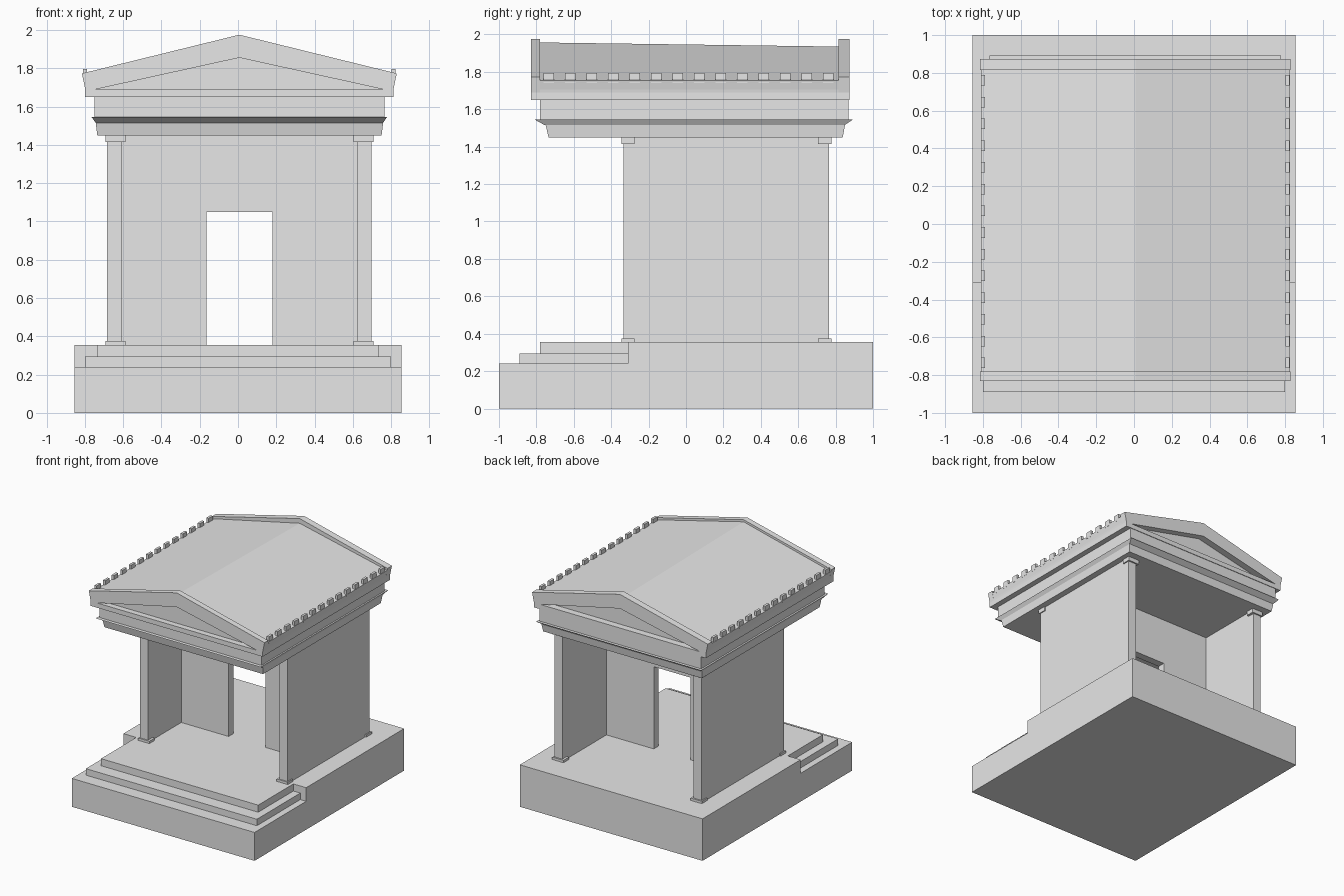
import bpy

cube = bpy.data.objects.get("Cube")
if cube:
    bpy.data.objects.remove(cube, do_unlink=True)

stone = bpy.data.materials.new("pale_grey_stone")
stone.use_nodes = True
GREY = (0.8, 0.8, 0.8, 1)
stone.diffuse_color = GREY
stone.node_tree.nodes["Principled BSDF"].inputs["Base Color"].default_value = GREY

CX = 0.007  # centre line of the building above the base


def loft(name, ring_a, ring_b):
    """Solid between two matching rings of points."""
    n = len(ring_a)
    faces = [tuple(range(n))[::-1], tuple(range(n, 2 * n))]
    faces += [(i, (i + 1) % n, n + (i + 1) % n, n + i) for i in range(n)]
    mesh = bpy.data.meshes.new(name)
    mesh.from_pydata(ring_a + ring_b, [], faces)
    mesh.materials.append(stone)
    obj = bpy.data.objects.new(name, mesh)
    bpy.context.collection.objects.link(obj)
    bpy.ops.object.select_all(action="DESELECT")
    bpy.context.view_layer.objects.active = obj
    obj.select_set(True)
    bpy.ops.object.mode_set(mode="EDIT")
    bpy.ops.mesh.select_all(action="SELECT")
    bpy.ops.mesh.normals_make_consistent(inside=False)
    bpy.ops.object.mode_set(mode="OBJECT")
    return obj


def rect(x0, x1, y0, y1, z):
    return [(x0, y0, z), (x1, y0, z), (x1, y1, z), (x0, y1, z)]


def block(name, x, y, z, top_x=None, top_y=None):
    """Box from x, y, z ranges, optionally with a wider or narrower top."""
    return loft(name, rect(*x, *y, z[0]), rect(*(top_x or x), *(top_y or y), z[1]))


def gable_prism(name, profile, y0, y1, drop=0):
    """Profile in x and z run along y; the far ridge may sit lower."""
    top = max(z for _, z in profile)
    return loft(name, [(x, y0, z) for x, z in profile],
                [(x, y1, z - (drop if z == top else 0)) for x, z in profile])


# Podium with two front steps
block("podium_base", (-0.855, 0.855), (-1, 1), (0, 0.24))
block("podium_rear", (-0.855, 0.855), (-0.31, 1), (0.24, 0.355))
block("lower_step", (-0.8, 0.8), (-0.89, -0.31), (0.24, 0.295))
block("upper_step", (-0.735, 0.735), (-0.78, -0.31), (0.295, 0.355))

# Side walls with a small base and capital at each end
FLOOR, CEILING = 0.355, 1.45
for side, label in ((-1, "right"), (1, "left")):
    def across(inner, outer):
        return tuple(sorted((CX + side * inner, CX + side * outer)))

    block(label + "_wall", across(0.615, 0.69), (-0.335, 0.765), (FLOOR, CEILING))
    for end, y in (("front", (-0.345, -0.275)), ("back", (0.705, 0.778))):
        block(f"{label}_{end}_wall_base", across(0.595, 0.7), y, (FLOOR, 0.375))
        block(f"{label}_{end}_capital", across(0.595, 0.7), y, (1.415, CEILING))

    # Cross wall beside the doorway
    block(label + "_cross_wall", across(0.172, 0.615), (0.11, 0.175), (FLOOR, CEILING))

    # Raking cornices of the two pediments
    rake = [(0.805, 1.69), (0.822, 1.773), (0, 1.975), (0, 1.855), (0.75, 1.69)]
    rake = [(CX + side * x, z) for x, z in rake]
    gable_prism(label + "_front_rake", rake, -0.83, -0.78)
    gable_prism(label + "_back_rake", rake, 0.815, 0.873)

    # Row of upright tiles along the eave
    for i in range(14):
        y = -0.735 + i * 0.115
        block(f"{label}_eave_tile_{i + 1}", across(0.795, 0.816),
              (y - 0.028, y + 0.028), (1.74, 1.795))

block("door_lintel", (CX - 0.172, CX + 0.172), (0.11, 0.175), (1.05, CEILING))

# Entablature: architrave, flared moulding, frieze, cornice
block("architrave", (-0.735, 0.75), (-0.735, 0.838), (CEILING, 1.515),
      (-0.743, 0.758), (-0.75, 0.85))
block("flared_moulding", (-0.743, 0.758), (-0.755, 0.848), (1.515, 1.545),
      (-0.765, 0.778), (-0.81, 0.893))
block("frieze", (-0.75, 0.765), (-0.78, 0.868), (1.545, 1.65))
block("cornice", (CX - 0.805, CX + 0.805), (-0.83, 0.873), (1.65, 1.69))

# Roof between the pediments
roof = [(0.805, 1.69), (0.807, 1.705), (0.818, 1.755), (0, 1.957)]
roof = [(CX + x, z) for x, z in roof] + [(CX - x, z) for x, z in roof[-2::-1]]
gable_prism("roof", roof, -0.78, 0.815, drop=0.022)
